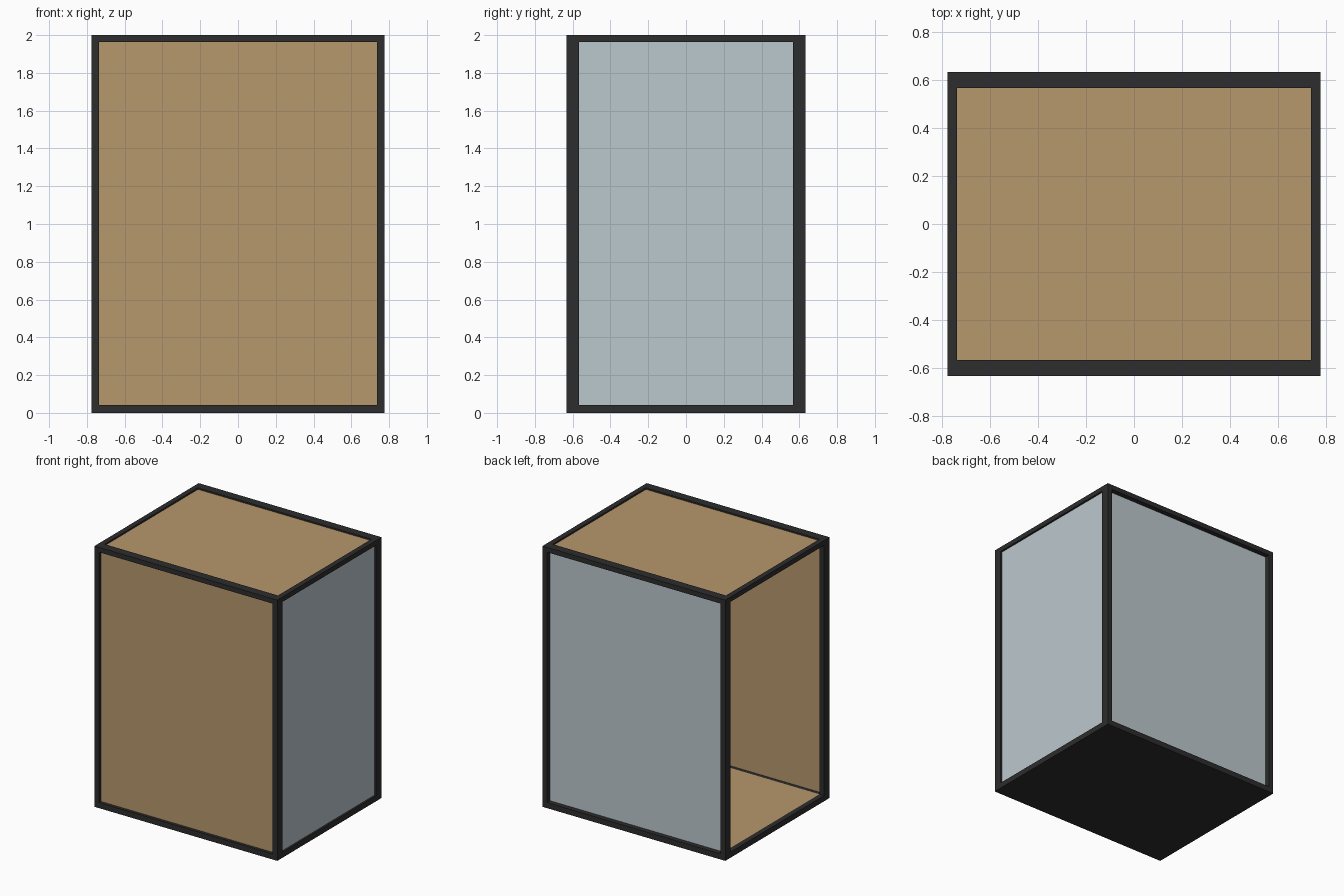
import bpy

if "Cube" in bpy.data.objects:
    bpy.data.objects.remove(bpy.data.objects["Cube"])

def material(name, rgb):
    m = bpy.data.materials.new(name)
    m.diffuse_color = (*rgb, 1)
    m.use_nodes = True
    m.node_tree.nodes["Principled BSDF"].inputs["Base Color"].default_value = m.diffuse_color
    return m

BLACK = material("black_metal", (0.026, 0.026, 0.027))
WOOD = material("tan_wood", (0.472, 0.314, 0.154))
GLASS = material("pale_glass", (0.50, 0.578, 0.617))

def box(name, lo, hi, mat):
    """Axis-aligned box between two corners."""
    bpy.ops.mesh.primitive_cube_add(size=1)
    ob = bpy.context.object
    ob.name = name
    for v in ob.data.vertices:
        v.co = [lo[i] + (v.co[i] + 0.5) * (hi[i] - lo[i]) for i in range(3)]
    ob.data.materials.append(mat)
    return ob

# Outer half sizes, height, and bar widths along each axis
X, Y, H = 0.776, 0.632, 2.0
BX, BY, BZ = 0.04, 0.066, 0.037
IX, IY = X - BX, Y - BY

# Corner posts
for sx, side in ((-1, "left"), (1, "right")):
    for sy, end in ((-1, "front"), (1, "back")):
        xs, ys = sorted((sx * X, sx * IX)), sorted((sy * Y, sy * IY))
        box(f"{end}_{side}_post", (xs[0], ys[0], 0), (xs[1], ys[1], H), BLACK)

# Top and bottom rails
for level, z0, z1 in (("bottom", 0, 0.043), ("top", H - BZ, H)):
    for s, end in ((-1, "front"), (1, "back")):
        ys = sorted((s * Y, s * IY))
        box(f"{level}_{end}_rail", (-IX, ys[0], z0), (IX, ys[1], z1), BLACK)
    for s, side in ((-1, "left"), (1, "right")):
        xs = sorted((s * X, s * IX))
        box(f"{level}_{side}_rail", (xs[0], -IY, z0), (xs[1], IY, z1), BLACK)

# Floor: dark underside with wooden boards on top
box("base_plate", (-IX, -IY, 0), (IX, IY, 0.025), BLACK)
box("wood_floor", (-IX, -IY, 0.025), (IX, IY, 0.043), WOOD)

# Wooden roof and front wall, glazed back and right side; left side is open
box("wood_roof", (-IX, -IY, H - 0.03), (IX, IY, H - 0.012), WOOD)
box("wood_front_wall", (-IX, -0.61, 0.043), (IX, -0.594, H - BZ), WOOD)
box("back_glass", (-IX, 0.583, 0.043), (IX, 0.595, H - BZ), GLASS)
box("right_glass", (0.75, -IY, 0.043), (0.762, IY, H - BZ), GLASS)
